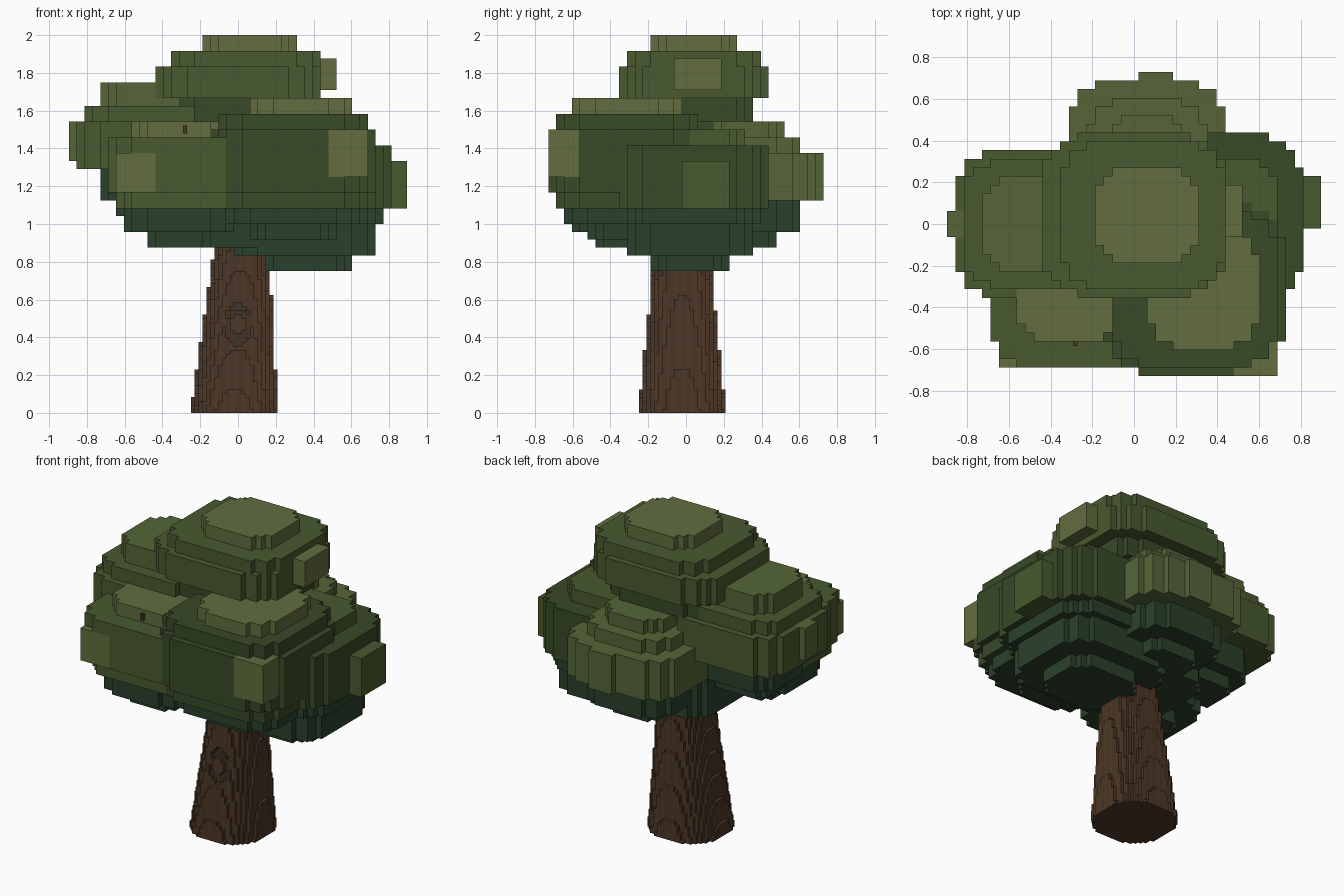
import bpy

if "Cube" in bpy.data.objects:
    bpy.data.objects.remove(bpy.data.objects["Cube"])

V = 1 / 24          # canopy voxel; the trunk uses half of it
H = V / 2
LIGHT, PALE, MID, DARK, DEEP = "#626D41", "#55653A", "#4A5A33", "#3B4B2C", "#2E422F"
BARK, RIDGE, KNOT = "#4B3829", "#503C2B", "#44372B"
mats = {}


def material(hexcol):
    if hexcol not in mats:
        rgb = [(c / 255) ** 2.2 for c in bytes.fromhex(hexcol[1:])]
        mats[hexcol] = bpy.data.materials.new("colour")
        mats[hexcol].diffuse_color = (*rgb, 1)
    return mats[hexcol]


def rounded(i0, i1, j0, j1):
    """Cells of a pixelated superellipse filling the given rectangle."""
    n = 4 if i1 - i0 > 14 else 3
    for i in range(i0, i1):
        for j in range(j0, j1):
            u = abs(2 * i + 1 - i0 - i1) / (i1 - i0)
            w = abs(2 * j + 1 - j0 - j1) / (j1 - j0)
            if u ** n + w ** n <= 1:
                yield i, j


def outer_quads(cell, cells):
    """Corner loops of the cell sides that touch no other cell."""
    for axis in range(3):
        u, w = (axis + 1) % 3, (axis + 2) % 3
        for side in (0, 1):
            nb = list(cell)
            nb[axis] += 2 * side - 1
            if tuple(nb) in cells:
                continue
            loop = []
            for step in range(4):
                c = list(cell)
                c[axis] += side
                c[u] += step in (1, 2)
                c[w] += step > 1
                loop.append(tuple(c))
            yield loop if side else loop[::-1]


def voxel_objects(cells, s, off):
    """cells: {(i, j, k): (part, colour)}; one object per part."""
    for part in sorted({p for p, _ in cells.values()}):
        ids, faces, cols, used = {}, [], [], []
        for cell, (p, col) in cells.items():
            if p != part:
                continue
            for loop in outer_quads(cell, cells):
                faces.append([ids.setdefault(c, len(ids)) for c in loop])
                if col not in used:
                    used.append(col)
                cols.append(used.index(col))
        if not faces:
            continue
        me = bpy.data.meshes.new(part)
        me.from_pydata([(x * s + off, y * s + off, z * s) for x, y, z in ids], [], faces)
        for col in used:
            me.materials.append(material(col))
        me.polygons.foreach_set("material_index", cols)
        bpy.context.collection.objects.link(bpy.data.objects.new(part, me))


canopy = {}


def clump(part, box, k, layers):
    """Stack of rounded layers (height, inset, colour) from level k upwards."""
    i0, i1, j0, j1 = box
    for height, inset, col in layers:
        for i, j in rounded(i0 + inset, i1 - inset, j0 + inset, j1 - inset):
            for z in range(k, k + height):
                canopy[i, j, z] = (part, col)
        k += height


def tuft(part, corner, size, col):
    """Square tuft standing out of a clump."""
    (i, j, k), (a, b, c) = corner, size
    for n in range(a * b * c):
        canopy[i + n % a, j + n // a % b, k + n // (a * b)] = (part, col)


# Leaf clumps
clump("leaf_core", (-7, 8, -7, 8), 21, [(14, 0, DEEP)])
clump("leaf_right", (-2, 20, -9, 11), 18,
      [(2, 5, DEEP), (4, 2, DEEP), (2, 1, DEEP), (8, 0, DARK), (2, 3, MID)])
clump("leaf_back", (-7, 11, -1, 17), 21,
      [(2, 5, DEEP), (4, 2, DEEP), (6, 0, PALE), (2, 2, PALE), (2, 4, PALE)])
clump("leaf_left", (-20, -1, -8, 9), 25,
      [(2, 5, DEEP), (4, 3, DEEP), (6, 0, MID), (2, 1, MID), (3, 3, PALE)])
clump("leaf_front_left", (-16, 2, -16, 2), 21,
      [(2, 5, DEEP), (3, 2, DEEP), (2, 1, MID), (7, 0, MID), (2, 3, LIGHT)])
clump("leaf_front_right", (-3, 18, -17, 3), 22,
      [(2, 5, DEEP), (2, 2, DEEP), (2, 1, DARK), (8, 0, DARK), (2, 1, DARK)])
clump("leaf_front_right", (2, 15, -14, 0), 38, [(2, 0, LIGHT)])
clump("leaf_top", (-10, 11, -8, 11), 34, [(3, 5, DARK), (3, 2, DARK), (4, 0, MID)])
clump("leaf_top", (-8, 11, -7, 10), 44, [(2, 0, MID)])
clump("leaf_crown", (-4, 8, -4, 7), 46, [(2, 0, LIGHT)])

# Tufts
tuft("leaf_top", (10, -1, 41), (3, 6, 4), LIGHT)
tuft("leaf_front_right", (12, -17, 30), (5, 5, 6), LIGHT)
tuft("leaf_front_left", (-15, -16, 28), (5, 5, 5), LIGHT)
tuft("leaf_right", (18, 0, 26), (4, 6, 6), MID)
tuft("leaf_left", (-21, -1, 32), (3, 3, 5), PALE)
tuft("leaf_back", (1, 15, 27), (4, 3, 6), PALE)
voxel_objects(canopy, V, -H)

# Trunk: leaning cone of half-size voxels
trunk = {}
for k in range(44):
    z = (k + .5) * H
    r, cx, cy = .232 - .1 * z, -.021 + .045 * z, -.021
    for i in range(-13, 13):
        for j in range(-13, 13):
            u, w = abs((i + .5) * H - cx) / r, abs((j + .5) * H - cy) / r
            if u ** 2.4 + w ** 2.4 <= 1:
                trunk[i, j, k] = ("trunk", RIDGE if (i * 7 + j * 3) % 5 < 2 else BARK)
# Knot: ring with a hollow centre on the front of the trunk
for i in range(-4, 3):
    for k in range(17, 28):
        d = ((i + .5) / 3) ** 2 + ((k - 22) / 5) ** 2
        j = min(b for a, b, c in trunk if (a, c) == (i, k))
        if d < .3:
            trunk[i, j, k] = ("trunk", RIDGE)
        elif d < 1.1:
            del trunk[i, j, k]
            trunk[i, j + 1, k] = ("trunk", KNOT)
# Twig tip poking through the front left clump
for k in (71, 72):
    trunk[-14, -28, k] = ("twig_tip", BARK)
voxel_objects(trunk, H, 0)

for m in bpy.data.materials:
    if m.users and not m.is_grease_pencil:
        m.use_nodes = True
        m.node_tree.nodes["Principled BSDF"].inputs["Base Color"].default_value = m.diffuse_color
